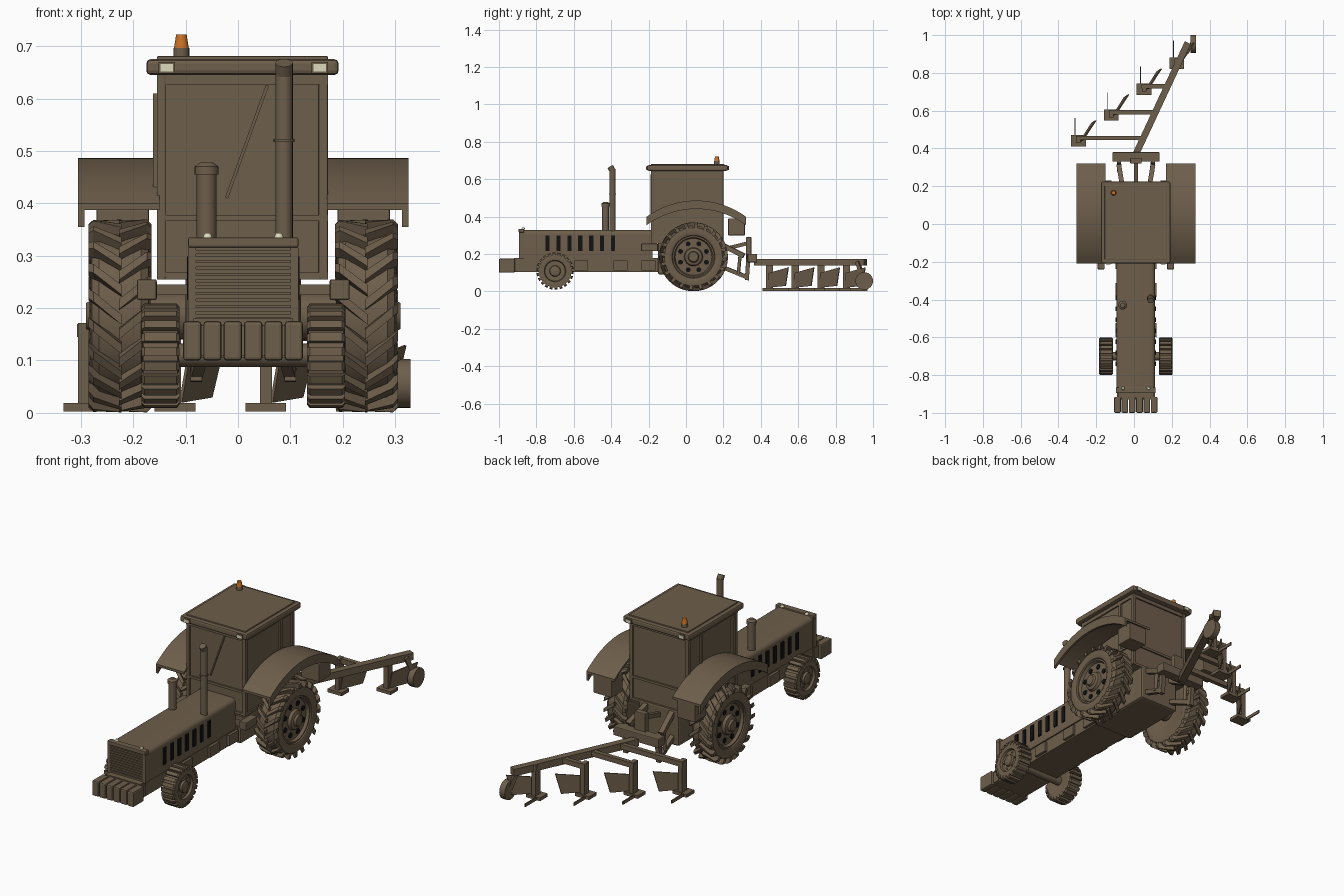
import bpy, bmesh, math
from mathutils import Vector

if "Cube" in bpy.data.objects:
    bpy.data.objects.remove(bpy.data.objects["Cube"])

CX = 0.01  # tractor centre line


def material(name, rgb):
    m = bpy.data.materials.new(name)
    m.diffuse_color = (*rgb, 1)
    m.use_nodes = True
    m.node_tree.nodes["Principled BSDF"].inputs["Base Color"].default_value = m.diffuse_color
    return m


BROWN = material("brown paint", (0.155, 0.112, 0.070))
BLACK = material("black", (0.006, 0.006, 0.007))
ORANGE = material("orange", (0.60, 0.17, 0.02))
CREAM = material("cream lamp", (0.72, 0.70, 0.50))


def finish(name, bm, mat=BROWN, bevel=0, smooth=False):
    bmesh.ops.recalc_face_normals(bm, faces=bm.faces[:])
    me = bpy.data.meshes.new(name)
    bm.to_mesh(me)
    bm.free()
    me.materials.append(mat)
    ob = bpy.data.objects.new(name, me)
    bpy.context.collection.objects.link(ob)
    if bevel:
        b = ob.modifiers.new("bevel", 'BEVEL')
        b.width, b.segments = bevel, 2
    if smooth:
        bpy.context.view_layer.objects.active = ob
        ob.select_set(True)
        bpy.ops.object.shade_smooth_by_angle(angle=math.radians(35))
        ob.select_set(False)
    return ob


def box(name, x, y, z, mat=BROWN, bevel=0):
    bm = bmesh.new()
    bmesh.ops.create_cube(bm, size=1)
    for v in bm.verts:
        v.co = [(a + b) / 2 + c * (b - a) for (a, b), c in zip((x, y, z), v.co)]
    return finish(name, bm, mat, bevel)


def side_box(name, s, x, y, z, mat=BROWN, bevel=0):
    """Box whose x range is a distance out from the centre line on side s."""
    return box(name, sorted((CX + s * x[0], CX + s * x[1])), y, z, mat, bevel)


def prism(name, pts, a, b, axis, mat=BROWN, smooth=False):
    """Extrude a 2D outline from a to b; axis x takes (y, z), y takes (x, z), z takes (x, y)."""
    bm = bmesh.new()
    place = {'x': lambda p, t: (t, *p), 'y': lambda p, t: (p[0], t, p[1]), 'z': lambda p, t: (*p, t)}[axis]
    rings = [[bm.verts.new(place(p, t)) for p in pts] for t in (a, b)]
    n = len(pts)
    for i in range(n):
        bm.faces.new((rings[0][i], rings[0][(i + 1) % n], rings[1][(i + 1) % n], rings[1][i]))
    for r in rings:
        bm.faces.new(r)
    return finish(name, bm, mat, smooth=smooth)


def rod(name, p, q, r, r2=None, sides=20, mat=BROWN, twist=0):
    """Round or square bar between two points."""
    p, q = Vector(p), Vector(q)
    bm = bmesh.new()
    bmesh.ops.create_cone(bm, cap_ends=True, segments=sides, radius1=r,
                          radius2=r if r2 is None else r2, depth=(q - p).length)
    rot = (q - p).to_track_quat('Z', 'Y').to_matrix()
    for v in bm.verts:
        c = Vector(v.co)
        c.xy = (c.x * math.cos(twist) - c.y * math.sin(twist), c.x * math.sin(twist) + c.y * math.cos(twist))
        v.co = rot @ c + (p + q) / 2
    return finish(name, bm, mat, smooth=sides > 8)


def bar(name, p, q, w):
    return rod(name, p, q, w * 0.7071, sides=4, twist=math.pi / 4)


def lathe(name, profile, centre, s, segs=40):
    """Revolve (x, radius) points round the x axis."""
    bm = bmesh.new()
    rings = [[bm.verts.new((centre[0] + s * x, centre[1] + r * math.cos(2 * math.pi * i / segs),
                            centre[2] + r * math.sin(2 * math.pi * i / segs))) for i in range(segs)]
             for x, r in profile]
    for a, b in zip(rings, rings[1:]):
        for i in range(segs):
            j = (i + 1) % segs
            bm.faces.new((a[i], a[j], b[j], b[i]))
    bm.faces.new(rings[0])
    bm.faces.new(rings[-1])
    return finish(name, bm, smooth=True)


def treads(name, centre, half, r0, r1, count, lean, width):
    """Tread lugs, two staggered rows; lean is the angle swept from middle to edge."""
    bm = bmesh.new()
    for row in (-1, 1):
        for k in range(count):
            t0 = 2 * math.pi * (k + (0.25 if row > 0 else -0.25) * (lean > 0)) / count
            vs = []
            for f, drop in ((-0.04, 0), (0.85, 0), (1, 0.3)):
                for dt, r in ((0, r0), (width, r0), (width, r1 - drop * (r1 - r0)), (0, r1 - drop * (r1 - r0))):
                    t = t0 + lean * f + dt
                    vs.append(bm.verts.new((centre[0] + row * half * f, centre[1] - r * math.cos(t),
                                            centre[2] + r * math.sin(t))))
            for o in (0, 4):
                for i in range(4):
                    j = (i + 1) % 4
                    bm.faces.new((vs[o + i], vs[o + j], vs[o + 4 + j], vs[o + 4 + i]))
            bm.faces.new(vs[:4])
            bm.faces.new(vs[8:])
    return finish(name, bm)


# Hood with rounded shoulders, chassis and gearbox
arc = [math.radians(a) for a in range(0, 91, 15)]
right = [(0.08 + 0.022 * math.cos(a), 0.306 + 0.022 * math.sin(a)) for a in arc]
outline = [(0.102, 0.175)] + right + [(-x, z) for x, z in reversed(right)] + [(-0.102, 0.175)]
prism("hood", [(CX + x, z) for x, z in outline], -0.88, -0.18, 'y', smooth=True)
box("chassis", (-0.085, 0.105), (-0.92, -0.12), (0.105, 0.18))
box("gearbox", (-0.10, 0.12), (-0.15, 0.2), (0.09, 0.27), bevel=0.01)
# Grille
box("grille_back", (-0.085, 0.105), (-0.885, -0.87), (0.175, 0.32))
box("grille_cap", (-0.095, 0.115), (-0.895, -0.865), (0.316, 0.335), bevel=0.003)
for s in (-1, 1):
    side_box("grille_post", s, (0.09, 0.105), (-0.893, -0.865), (0.175, 0.316))
    rod("hood_lamp", (CX + s * 0.068, -0.87, 0.332), (CX + s * 0.068, -0.87, 0.343), 0.01, 0.006, mat=CREAM)
for i in range(11):
    z = 0.181 + i * 0.0122
    box("grille_slat", (-0.08, 0.10), (-0.892, -0.88), (z, z + 0.008))
# Front weights
box("weight_bracket", (-0.09, 0.11), (-0.93, -0.88), (0.11, 0.168))
for i in range(6):
    x = -0.105 + i * 0.0388
    box("front_weight", (x, x + 0.035), (-1.0, -0.915), (0.10, 0.175), bevel=0.006)
# Hood vents, side boxes, steps
for s in (-1, 1):
    for i in range(7):
        y = -0.74 + i * 0.0583
        side_box("vent", s, (0.10, 0.1075), (y - 0.011, y + 0.011), (0.215, 0.298), BLACK)
    for y in (-0.56, -0.35, -0.2):
        side_box("frame_box", s, (0.09, 0.108), (y - 0.037, y + 0.037), (0.113, 0.165))
    side_box("step", s, (0.165, 0.203), (-0.24, -0.15), (0.215, 0.255), bevel=0.004)
    side_box("step_bracket", s, (0.10, 0.17), (-0.18, -0.15), (0.225, 0.245))
# Exhaust and air intake
rod("exhaust", (0.088, -0.393, 0.31), (0.088, -0.393, 0.655), 0.0165)
rod("exhaust_tip", (0.088, -0.393, 0.645), (0.088, -0.405, 0.668), 0.0165)
rod("exhaust_ring", (0.088, -0.393, 0.517), (0.088, -0.393, 0.523), 0.020)
rod("intake", (-0.06, -0.43, 0.31), (-0.06, -0.43, 0.46), 0.019)
rod("intake_cap", (-0.06, -0.43, 0.455), (-0.06, -0.43, 0.47), 0.023)
rod("intake_dome", (-0.06, -0.43, 0.47), (-0.06, -0.43, 0.478), 0.023, 0.012)

# Cab: body, frame posts and rails, roof
X0, X1, Y0, Y1 = -0.155, 0.172, -0.188, 0.2
box("cab_body", (X0 + 0.008, X1 - 0.008), (Y0 + 0.008, Y1 - 0.008), (0.255, 0.65))
for x in (X0, X1 - 0.018):
    for y in (Y0, Y1 - 0.018):
        box("cab_post", (x, x + 0.018), (y, y + 0.018), (0.255, 0.65), bevel=0.003)
    box("door_post", (x, x + 0.018), (0.09, 0.105), (0.26, 0.645))
for z0, z1 in ((0.255, 0.268), (0.366, 0.378), (0.627, 0.645)):
    for y in (Y0, Y1 - 0.014):
        box("cross_rail", (X0, X1), (y + 0.001, y + 0.013), (z0, z1))
    for x in (X0, X1 - 0.014):
        box("side_rail", (x + 0.001, x + 0.013), (Y0, Y1), (z0, z1))
box("door_handle", (-0.162, -0.15), (-0.16, -0.14), (0.39, 0.61))
box("roof", (-0.175, 0.192), (-0.208, 0.225), (0.645, 0.675), bevel=0.008)
box("roof_top", (-0.155, 0.172), (-0.188, 0.205), (0.67, 0.681), bevel=0.003)
bar("wiper", (0.056, -0.186, 0.625), (-0.022, -0.186, 0.41), 0.006)
for s in (-1, 1):
    for y in (-0.212, 0.222):
        side_box("roof_lamp_rim", s, (0.130, 0.162), (y, y + 0.007), (0.648, 0.670))
    for y in (-0.214, 0.226):
        side_box("roof_lamp", s, (0.134, 0.158), (y, y + 0.005), (0.652, 0.666), CREAM)
rod("beacon_base", (-0.108, 0.165, 0.675), (-0.108, 0.165, 0.696), 0.015)
rod("beacon", (-0.108, 0.165, 0.694), (-0.108, 0.165, 0.722), 0.0145, 0.010, mat=ORANGE)

# Rear fenders: arched sheet, deeper outer lip, box beneath
def arch(depth):
    ys = [-0.21 + 0.53 * i / 20 for i in range(21)]
    top = [(y, 0.036 + math.sqrt(0.45 ** 2 - (y - 0.055) ** 2)) for y in ys]
    return top + [(y, z - depth) for y, z in reversed(top)]


for s in (-1, 1):
    prism("fender", arch(0.012), CX + s * 0.16, CX + s * 0.305, 'x', smooth=True)
    prism("fender_lip", arch(0.045), CX + s * 0.303, CX + s * 0.315, 'x', smooth=True)
    side_box("fender_box", s, (0.18, 0.28), (0.225, 0.315), (0.30, 0.39), bevel=0.004)

# Wheels
for s in (-1, 1):
    c = (CX + s * 0.235, 0.04, 0.185)
    lathe("rear_tyre", [(-0.05, 0.11), (-0.058, 0.13), (-0.054, 0.155), (-0.04, 0.166), (0.04, 0.166),
                        (0.054, 0.155), (0.058, 0.13), (0.052, 0.115), (0.04, 0.108), (0.03, 0.10)], c, s)
    treads("rear_tread", c, 0.06, 0.155, 0.184, 20, 0.27, 0.105)
    lathe("rear_rim", [(0.02, 0.105), (0.046, 0.112), (0.048, 0.104), (0.034, 0.098), (0.036, 0.05),
                       (0.05, 0.045), (0.055, 0.03), (0.065, 0.025)], c, s)
    for i in range(8):
        a = math.pi * (i + 0.5) / 4
        y, z = c[1] + 0.075 * math.cos(a), c[2] + 0.075 * math.sin(a)
        rod("rim_hole", (c[0] + s * 0.03, y, z), (c[0] + s * 0.0385, y, z), 0.013, sides=16, mat=BLACK)
    f = (CX + s * 0.158, -0.70, 0.109)
    lathe("front_tyre", [(-0.03, 0.05), (-0.035, 0.07), (-0.033, 0.088), (0.033, 0.088), (0.035, 0.07),
                         (0.033, 0.058), (0.022, 0.054), (0.022, 0.03), (0.032, 0.027), (0.036, 0.015)], f, s, 32)
    treads("front_tread", f, 0.036, 0.08, 0.1, 22, 0, 0.17)
    for i in range(6):
        a = math.pi * i / 3
        y, z = f[1] + 0.041 * math.cos(a), f[2] + 0.041 * math.sin(a)
        rod("front_bolt", (f[0], y, z), (f[0] + s * 0.026, y, z), 0.005, sides=8)
rod("front_axle", (-0.13, -0.70, 0.11), (0.15, -0.70, 0.11), 0.022)
rod("rear_axle", (-0.21, 0.04, 0.185), (0.23, 0.04, 0.185), 0.045)

# Rear hitch
for s in (-1, 1):
    x = CX + s * 0.07
    bar("lower_link", (x, 0.17, 0.14), (CX + s * 0.09, 0.33, 0.075), 0.022)
    bar("lift_arm", (x, 0.19, 0.25), (CX + s * 0.09, 0.31, 0.19), 0.025)
    rod("lift_rod", (CX + s * 0.09, 0.29, 0.20), (CX + s * 0.09, 0.28, 0.095), 0.009)
    bar("hitch_leg", (CX + s * 0.09, 0.335, 0.2), (CX + s * 0.09, 0.325, 0.06), 0.022)
bar("top_link", (CX, 0.18, 0.22), (CX, 0.34, 0.26), 0.02)
box("hitch_bar", (-0.115, 0.135), (0.33, 0.38), (0.155, 0.2), bevel=0.004)
box("hitch_mast", (-0.02, 0.04), (0.32, 0.35), (0.16, 0.29), bevel=0.004)

# Plough: diagonal beam, four bodies, depth wheel
bar("plough_beam", (0.01, 0.37, 0.155), (0.285, 0.96, 0.155), 0.035)
for i in range(4):
    x, y = -0.295 + 0.1735 * i, 0.44 + 0.137 * i
    box("plough_arm", (x - 0.012, 0.045 + 0.064 * i), (y + 0.004, y + 0.026), (0.145, 0.17))
    box("plough_shank", (x - 0.01, x + 0.013), (y - 0.012, y + 0.026), (0.01, 0.172))
    box("plough_share", (x - 0.038, x + 0.04), (y - 0.03, y + 0.03), (0.003, 0.019))
    box("landside", (x - 0.02, x - 0.015), (y, y + 0.12), (0.003, 0.019))
    board = prism("mouldboard", [(-0.01, 0.02), (0.10, 0.03), (0.125, 0.13), (0.0, 0.10)], -0.003, 0.003, 'x')
    board.location = (x + 0.015, y + 0.01, 0)
    board.rotation_euler = (0, 0.12, -0.55)
bar("wheel_arm", (0.285, 0.915, 0.16), (0.305, 0.953, 0.06), 0.02)
rod("depth_wheel", (0.299, 0.953, 0.056), (0.329, 0.953, 0.056), 0.047, sides=24)
